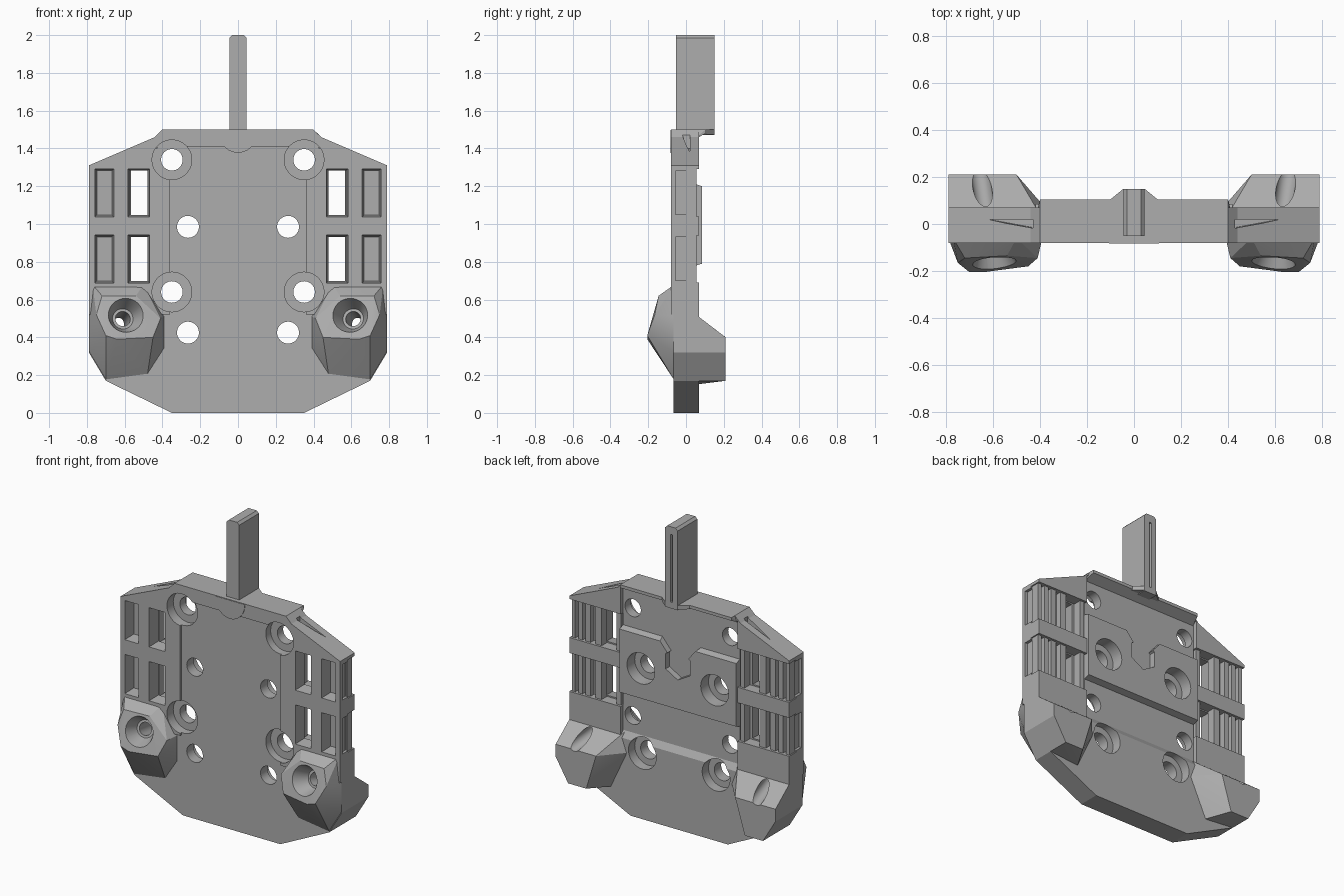
import bpy, bmesh, math
from mathutils import Vector

cube = bpy.data.objects.get("Cube")
if cube:
    bpy.data.objects.remove(cube)

grey = bpy.data.materials.new("mid grey")
grey.use_nodes = True
grey.diffuse_color = (0.42, 0.42, 0.42, 1)
grey.node_tree.nodes["Principled BSDF"].inputs["Base Color"].default_value = (0.42, 0.42, 0.42, 1)


def finish(name, bm):
    bmesh.ops.recalc_face_normals(bm, faces=bm.faces)
    mesh = bpy.data.meshes.new(name)
    bm.to_mesh(mesh)
    bm.free()
    mesh.materials.append(grey)
    ob = bpy.data.objects.new(name, mesh)
    bpy.context.collection.objects.link(ob)
    return ob


def prism(name, pts, y0, y1):
    """Extrude an (x, z) outline from y0 to y1."""
    bm = bmesh.new()
    face = bm.faces.new([bm.verts.new((x, y0, z)) for x, z in pts])
    ext = bmesh.ops.extrude_face_region(bm, geom=[face])["geom"]
    bmesh.ops.translate(bm, vec=(0, y1 - y0, 0), verts=[v for v in ext if isinstance(v, bmesh.types.BMVert)])
    return finish(name, bm)


def box(name, x0, x1, y0, y1, z0, z1):
    return prism(name, [(x0, z0), (x1, z0), (x1, z1), (x0, z1)], y0, y1)


def hull(name, pts):
    bm = bmesh.new()
    for p in pts:
        bm.verts.new(p)
    bmesh.ops.convex_hull(bm, input=bm.verts)
    bmesh.ops.dissolve_limit(bm, angle_limit=0.02, verts=bm.verts, edges=bm.edges)
    return finish(name, bm)


def rod(name, a, b, r0, r1=None, sides=40):
    """Cylinder or cone from point a to point b."""
    a, b = Vector(a), Vector(b)
    bm = bmesh.new()
    bmesh.ops.create_cone(bm, cap_ends=True, segments=sides, radius1=r0,
                          radius2=r0 if r1 is None else r1, depth=(b - a).length)
    bm.transform((b - a).to_track_quat('Z', 'Y').to_matrix().to_4x4())
    bmesh.ops.translate(bm, vec=(a + b) / 2, verts=bm.verts)
    return finish(name, bm)


def carve(ob, cutters):
    for c in cutters:
        m = ob.modifiers.new("cut", 'BOOLEAN')
        m.operation, m.solver, m.object = 'DIFFERENCE', 'EXACT', c
    bpy.context.view_layer.update()
    dg = bpy.context.evaluated_depsgraph_get()
    mesh = bpy.data.meshes.new_from_object(ob.evaluated_get(dg))
    ob.modifiers.clear()
    ob.data = mesh


def mirrored(half):
    return half + [(-x, z) for x, z in reversed(half)]


def flip(pts, s):
    return [(s * p[0],) + tuple(p[1:]) for p in pts]


# Main plate
plate = prism("main_plate", mirrored([(.35, 0), (.70, .17), (.79, .32), (.79, 1.31), (.44, 1.46), (.40, 1.5)]),
              -.08, .07)
# Raised band across the back, with sloped ends
band = hull("back_band", [(s * .42, y, z) for s in (1, -1)
                          for y, z in ((.02, .77), (.02, 1.22), (.085, .79), (.085, 1.2))])

plate_cuts = [
    prism("front_recess", mirrored([(.9, -.1), (.9, .52), (.36, .52), (.36, 1.41)]), -.2, -.065),
    hull("back_recess", [(s * .42, y, z) for s in (1, -1)
                         for y, z in ((.045, .53), (.045, 1.47), (.12, .41), (.12, 1.47))]),
]
hex_pts = [(.1 * math.cos(i * math.pi / 3 + math.pi / 6), 1.08 + .1 * math.sin(i * math.pi / 3 + math.pi / 6))
           for i in range(6)]
band_cuts = [prism("nut_pocket", hex_pts, .045, .2),
             prism("pocket_flare", mirrored([(.06, 1.12), (.17, 1.25)]), .045, .2)]

# Screw holes, counterbored from the front or the back
for s in (1, -1):
    for z in (.64, 1.34):
        plate_cuts += [rod("hole", (s * .35, -.2, z), (s * .35, .2, z), .057),
                       rod("counterbore", (s * .35, -.2, z), (s * .35, -.015, z), .105)]
    for z in (.425, .985):
        cuts = [rod("hole", (s * .265, -.2, z), (s * .265, .2, z), .058),
                rod("counterbore", (s * .265, .005, z), (s * .265, .2, z), .1)]
        plate_cuts += cuts
        band_cuts += cuts

horns = []
horn_cuts = []
for s in (1, -1):
    side = "left" if s > 0 else "right"
    # Wing windows, rear slat bays and side slots
    for z0, z1 in ((.69, .94), (1.04, 1.29)):
        for x0, x1 in ((.47, .58), (.66, .755)):
            plate_cuts.append(hull("window", [
                (s * (x + dx * k), y, z + dz * k) for x, dx in ((x0, 1), (x1, -1))
                for z, dz in ((z0, 1), (z1, -1)) for y, k in ((-.1, -.005), (.03, .012))]))
        plate_cuts.append(box("bay", s * .42, s * .9, .0, .2, z0, z1))
        plate_cuts.append(box("side_slot", s * .772, s * .9, -.055, .02, z0 + .01, z1 - .01))
        for i, (x, w) in enumerate(((.445, .03), (.59, .045), (.665, .035), (.72, .03), (.77, .025))):
            box(f"{side}_slat_{i}", s * (x - w / 2), s * (x + w / 2), .0, .055, z0 - .01, z1 + .01)
        box(f"{side}_bay_floor", s * .60, s * .775, -.002, .018, z0 - .01, z1 + .01)
    # Small wedge pocket in the sloping shoulder
    plate_cuts.append(hull("shoulder_pocket", flip([
        (.43, -.02, 1.52), (.43, .02, 1.52), (.43, -.015, 1.40), (.43, .02, 1.40),
        (.62, .015, 1.42), (.62, .02, 1.38)], s)))

    # Angled socket blocks on the front
    front = hull(f"{side}_front_socket", flip([
        (.50, -.06, .68), (.77, -.06, .68), (.54, -.135, .62), (.72, -.145, .62),
        (.75, -.165, .52), (.70, -.205, .41), (.64, -.205, .39), (.45, -.18, .40), (.41, -.145, .50),
        (.39, -.06, .51), (.39, -.06, .34), (.48, -.06, .20), (.70, -.06, .17),
        (.79, -.06, .32), (.79, -.06, .51)], s))
    # Wedge blocks on the back
    back = hull(f"{side}_back_block", flip([
        (.40, .04, .53), (.79, .04, .53), (.50, .21, .40), (.79, .21, .40),
        (.79, .21, .32), (.70, .21, .17), (.57, .21, .17), (.37, .06, .40),
        (.79, .04, .32), (.70, .04, .17), (.48, .05, .15)], s))
    horns += [front, back]
    # Funnel and bore running right through
    start = Vector((s * .595, -.175, .52))
    axis = Vector((s * .05, .325, -.075)).normalized()
    horn_cuts += [rod("funnel", start - axis * .08, start + axis * .10, .13, .055),
                  rod("bore", start - axis * .08, start + axis * .46, .04)]

carve(plate, plate_cuts + horn_cuts)
carve(band, band_cuts)
for i, h in enumerate(horns):
    k = 0 if i < 2 else 2
    carve(h, horn_cuts[k:k + 2])

# Top lip with a gusset under the tab
hull("top_lip", [(s * x, y, z) for s in (1, -1) for x, y, z in
                 ((.40, .03, 1.5), (.40, .105, 1.5), (.40, .105, 1.48), (.42, .03, 1.44))])
hull("tab_gusset", [(s * x, y, z) for s in (1, -1) for x, y in ((.045, .15), (.1, .105), (.1, .03))
                    for z in (1.475, 1.5)])

# Half-round boss at the foot of the tab
arc = [(.107 * math.cos(math.pi * (1 + i / 20)), 1.497 + .12 * math.sin(math.pi * (1 + i / 20))) for i in range(21)]
boss = prism("tab_boss", arc, -.083, .04)

# Upright tab with a thin slot in its back edge
tab = prism("upright_tab", mirrored([(.045, 1.47), (.045, 1.985), (.03, 2)]), -.052, .15)
slot = box("tab_slot", -.008, .008, .05, .2, 1.51, 1.95)
carve(tab, [slot])

# Remove the cutters, then shade with sharp edges kept
for c in set(plate_cuts + band_cuts + horn_cuts + [slot]):
    bpy.data.objects.remove(c)
bpy.ops.object.select_all(action='DESELECT')
for ob in [plate, band, boss] + horns:
    ob.select_set(True)
bpy.context.view_layer.objects.active = plate
bpy.ops.object.shade_smooth_by_angle(angle=math.radians(20))
